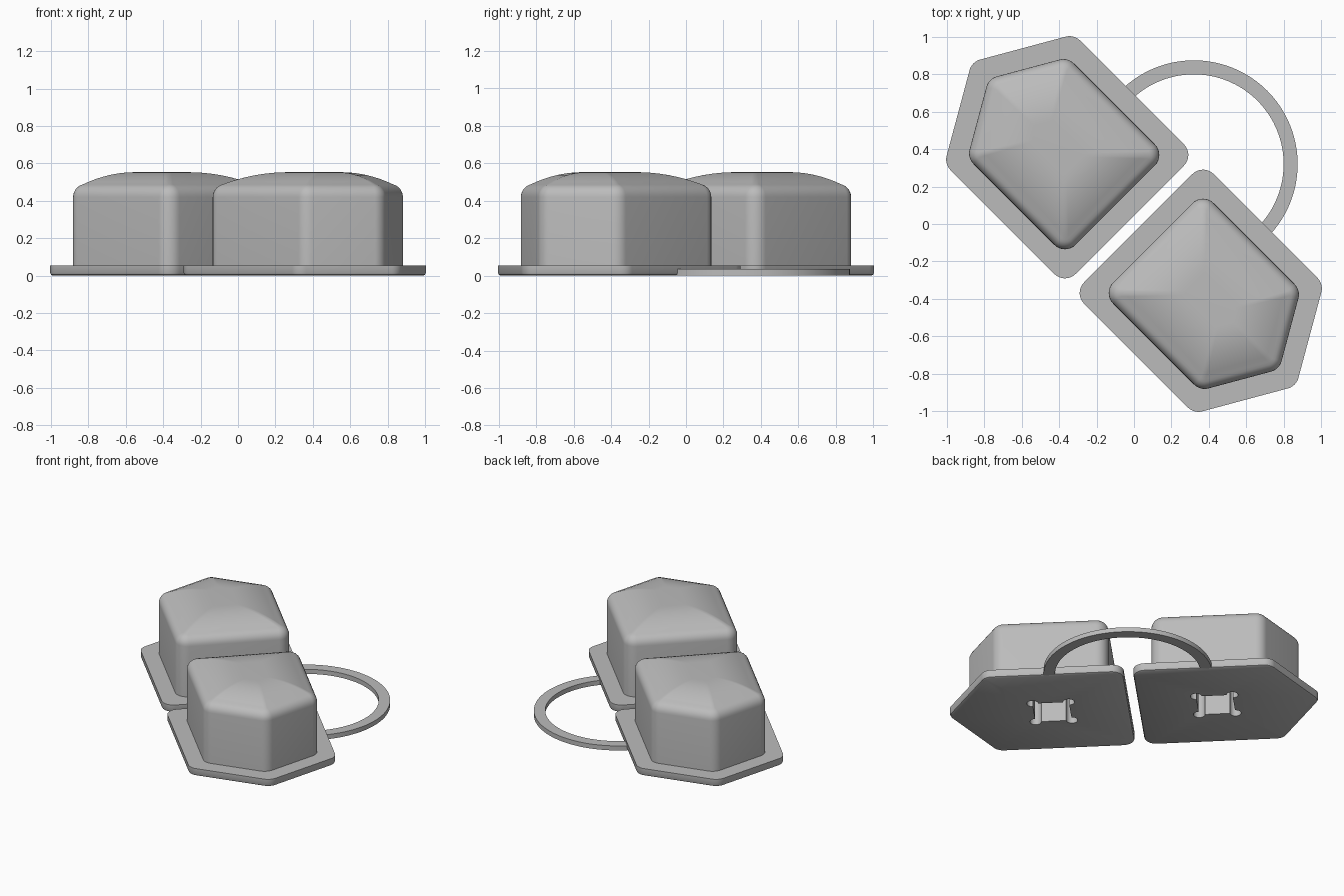
import bpy, bmesh
from math import sin, cos, radians, pi
from mathutils import Vector, Matrix

cube = bpy.data.objects.get("Cube")
if cube:
    bpy.data.objects.remove(cube, do_unlink=True)

grey = bpy.data.materials.new("satin grey")
grey.use_nodes = True
colour = (0.5, 0.5, 0.5, 1)
grey.diffuse_color = colour
grey.node_tree.nodes["Principled BSDF"].inputs["Base Color"].default_value = colour


def loft(name, sections):
    """Skin closed sections of equal length and cap both ends."""
    bm = bmesh.new()
    loops = [[bm.verts.new(p) for p in s] for s in sections]
    for a, b in zip(loops, loops[1:]):
        for i in range(len(a)):
            j = (i + 1) % len(a)
            bm.faces.new((a[i], a[j], b[j], b[i]))
    bm.faces.new(loops[0][::-1])
    bm.faces.new(loops[-1])
    bmesh.ops.recalc_face_normals(bm, faces=bm.faces)
    mesh = bpy.data.meshes.new(name)
    bm.to_mesh(mesh)
    bm.free()
    mesh.materials.append(grey)
    obj = bpy.data.objects.new(name, mesh)
    bpy.context.collection.objects.link(obj)
    return obj


def activate(obj):
    bpy.ops.object.select_all(action='DESELECT')
    obj.select_set(True)
    bpy.context.view_layer.objects.active = obj


def smooth(obj):
    activate(obj)
    bpy.ops.object.shade_smooth_by_angle(angle=radians(30))


# House-shaped outline: (direction of each side, distance from origin)
SIDES = [(30, 1.062), (90, 0.49), (180, -0.032), (270, 0.49), (330, 1.062)]


def outline(inset, z, radius, steps=8):
    points = []
    for i, (a, da) in enumerate(SIDES):
        b, db = SIDES[(i + 1) % len(SIDES)]
        turn = (b - a) % 360
        a, sweep = radians(a), radians(turn)
        b = a + sweep
        da, db = da - inset - radius, db - inset - radius
        x = (da * sin(b) - db * sin(a)) / sin(sweep)
        y = (db * cos(a) - da * cos(b)) / sin(sweep)
        for k in range(steps + 1):
            t = a + sweep * k / steps
            points.append(Vector((x + radius * cos(t), y + radius * sin(t), z)))
    return points


def socket_section(z, half=0.12, radius=0.038, steps=12):
    """Square with a round relief at each corner."""
    points = []
    for q in range(4):
        mid = pi / 4 + q * pi / 2
        cx, cy = half * 2 ** 0.5 * cos(mid), half * 2 ** 0.5 * sin(mid)
        for k in range(steps + 1):
            t = mid + radians(-135 + 270 * k / steps)
            points.append(Vector((0.54 + cx + radius * cos(t), cy + radius * sin(t), z)))
    return points


def block(name, heading):
    # Flange with softened lower edge
    profile = [(0.015, 0, 0.065), (0.005, 0.005, 0.075), (0, 0.015, 0.08),
               (0, 0.055, 0.08), (0.11, 0.055, 0.08), (0.11, 0.42, 0.08)]
    # Rounded shoulder
    for k in range(1, 7):
        t = radians(75) * k / 6
        inset = 0.07 * (1 - cos(t))
        profile.append((0.11 + inset, 0.42 + 0.07 * sin(t), 0.08 - inset))
    # Shallow domed crown
    for k in range(1, 9):
        u = k / 8
        profile.append((0.162 + 0.25 * u, 0.488 + 0.065 * (1 - (1 - u) ** 2),
                        0.028 - 0.012 * u))
    body = loft(name, [outline(*p) for p in profile])

    # Socket cut upward from the underside
    cutter = loft("socket_cutter", [socket_section(-0.05), socket_section(0.25)])
    cutter.hide_render = True
    mod = body.modifiers.new("socket", 'BOOLEAN')
    mod.operation, mod.solver, mod.object = 'DIFFERENCE', 'EXACT', cutter
    activate(body)
    bpy.ops.object.modifier_apply(modifier=mod.name)
    bpy.data.objects.remove(cutter, do_unlink=True)

    body.data.transform(Matrix.Rotation(radians(heading), 4, 'Z'))
    smooth(body)


block("back_block", 135)
block("front_block", -45)

# Flat curved strap joining the two flanges
sections = []
for k in range(65):
    t = radians(45 - 92 + 184 * k / 64)
    sections.append([Vector((0.32 + r * cos(t), 0.32 + r * sin(t), z))
                     for r, z in ((0.48, 0.002), (0.555, 0.002),
                                  (0.555, 0.035), (0.48, 0.035))])
smooth(loft("connecting_strap", sections))
